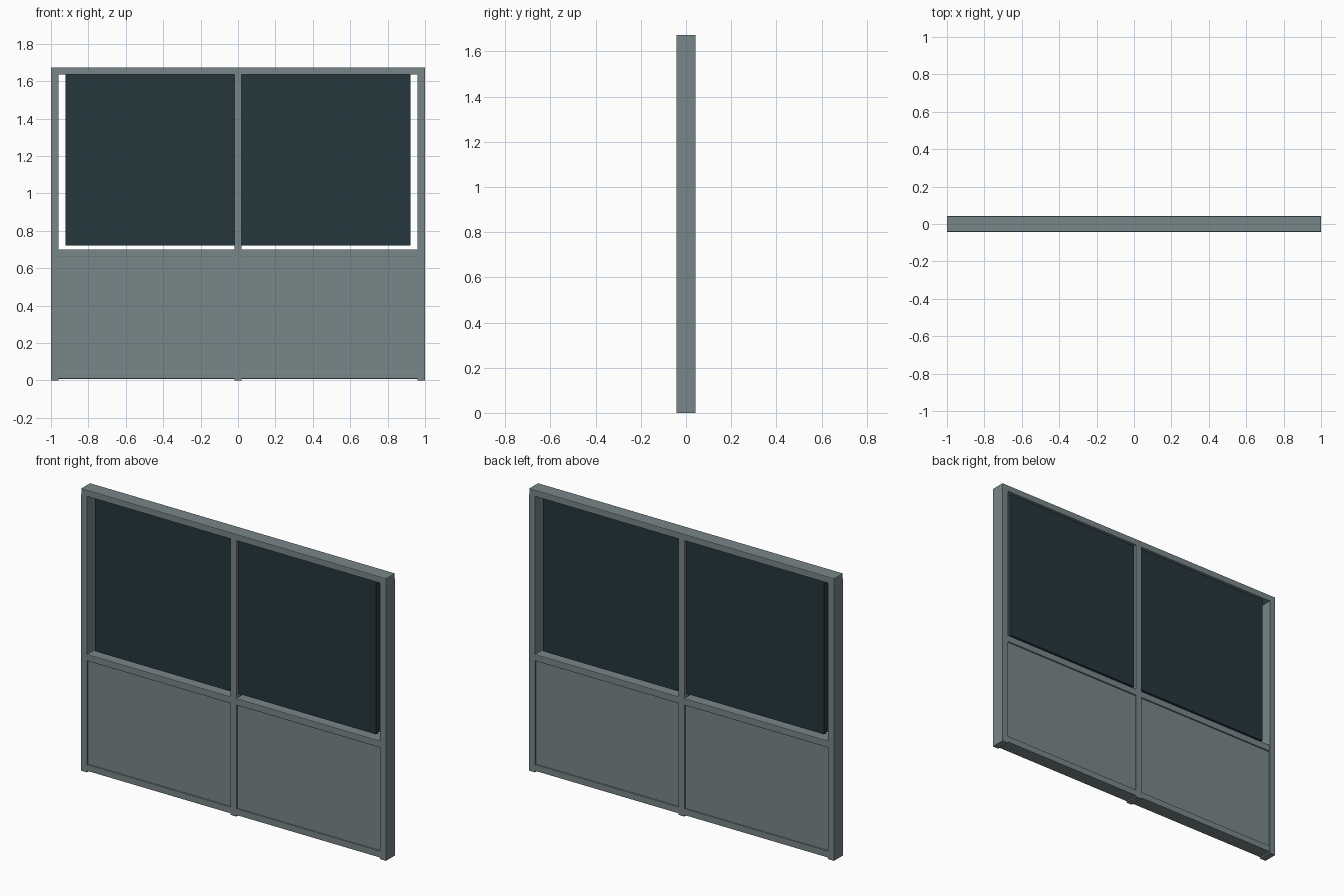
import bpy, bmesh

if "Cube" in bpy.data.objects:
    bpy.data.objects.remove(bpy.data.objects["Cube"])


def material(name, rgb):
    m = bpy.data.materials.new(name)
    m.diffuse_color = (*rgb, 1.0)
    m.use_nodes = True
    m.node_tree.nodes["Principled BSDF"].inputs["Base Color"].default_value = m.diffuse_color
    return m


GREY = material("grey_metal", (0.19, 0.24, 0.25))
DARK = material("dark_glass", (0.018, 0.038, 0.048))
D = 0.042  # half depth of the frame


def box(name, x, z, half_y, mat, bevel=0.0):
    """Box spanning x and z ranges, centred on y = 0."""
    bm = bmesh.new()
    bmesh.ops.create_cube(bm, size=1.0)
    for v in bm.verts:
        v.co.x = x[0] if v.co.x < 0 else x[1]
        v.co.y = -half_y if v.co.y < 0 else half_y
        v.co.z = z[0] if v.co.z < 0 else z[1]
    me = bpy.data.meshes.new(name)
    bm.to_mesh(me)
    bm.free()
    me.materials.append(mat)
    ob = bpy.data.objects.new(name, me)
    bpy.context.collection.objects.link(ob)
    if bevel:
        b = ob.modifiers.new("soft_edges", "BEVEL")
        b.width = bevel
        b.segments = 2
    return ob


# Rails: top one covers the posts, the others sit between them
box("top_rail", (-1.0, 1.0), (1.635, 1.673), D, GREY, 0.003)
box("middle_rail", (-0.962, 0.962), (0.66, 0.70), D, GREY, 0.003)
box("bottom_rail", (-0.962, 0.962), (0.008, 0.046), D, GREY, 0.003)

# Centre mullion
box("centre_mullion", (-0.019, 0.019), (0.0, 1.64), D, GREY)

# Side posts and recessed lower panels, one per side
for side, s in (("left", -1), ("right", 1)):
    box(side + "_post", sorted((s * 0.961, s * 1.0)), (0.0, 1.64), D, GREY)
    box(side + "_lower_panel", sorted((s * 0.015, s * 0.965)),
        (0.04, 0.665), D - 0.008, GREY)

# Upper pane, short of the posts and the middle rail
box("upper_glass", (-0.922, 0.922), (0.722, 1.645), 0.024, DARK)
